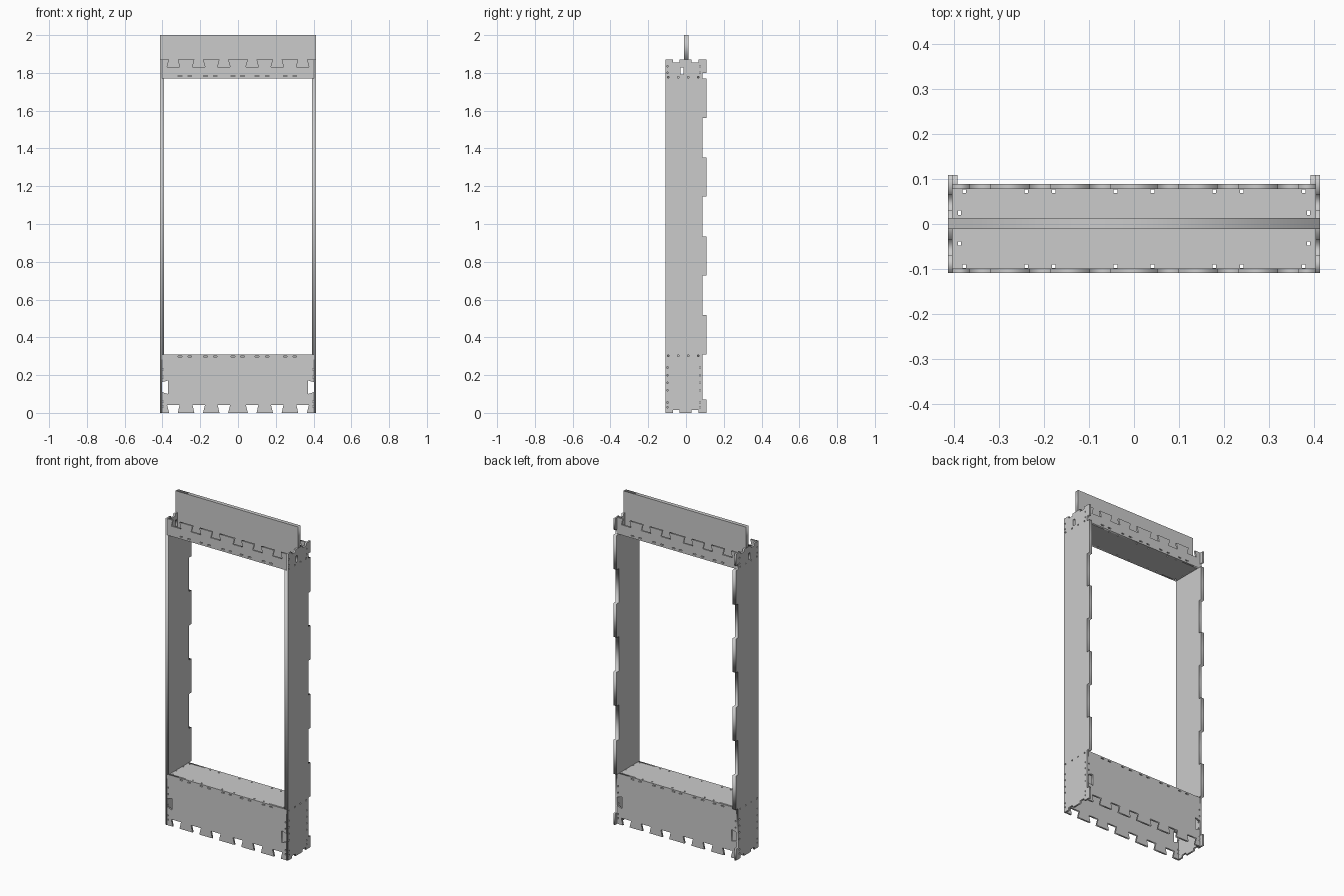
import bpy
from mathutils import Matrix

if "Cube" in bpy.data.objects:
    bpy.data.objects.remove(bpy.data.objects["Cube"])

T = 0.0105                      # sheet thickness
X_OUT, X_MID, X_IN = 0.413, 0.4025, 0.392
Y_FRONT, Y_BACK, Y_TAB = -0.109, 0.0885, 0.109
SILL, LINTEL, TOP = 0.31, 1.77, 1.87

# local (u, v, w) -> world, for each sheet orientation
FRAMES = {
    'XY': Matrix.Identity(4),
    'XZ': Matrix(((1, 0, 0, 0), (0, 0, -1, 0), (0, 1, 0, 0), (0, 0, 0, 1))),
    'YZ': Matrix(((0, 0, 1, 0), (1, 0, 0, 0), (0, 1, 0, 0), (0, 0, 0, 1))),
}


def rect(u, v, w, h):
    """Rectangular hole centred on (u, v)."""
    return [(u - w / 2, v - h / 2), (u + w / 2, v - h / 2),
            (u + w / 2, v + h / 2), (u - w / 2, v + h / 2)]


def sheet(name, plane, centre, outline, holes=(), thick=T):
    """Cut sheet: filled 2D profile with holes, given a thickness."""
    cu = bpy.data.curves.new(name, 'CURVE')
    cu.dimensions, cu.fill_mode, cu.extrude = '2D', 'BOTH', thick / 2
    for loop in [outline, *holes]:
        sp = cu.splines.new('POLY')
        sp.points.add(len(loop) - 1)
        for p, (u, v) in zip(sp.points, loop):
            p.co = (u, v, 0, 1)
        sp.use_cyclic_u = True
    tmp = bpy.data.objects.new(name + "_profile", cu)
    bpy.context.collection.objects.link(tmp)
    bpy.context.view_layer.update()
    dg = bpy.context.evaluated_depsgraph_get()
    me = bpy.data.meshes.new_from_object(tmp.evaluated_get(dg))
    bpy.data.objects.remove(tmp)
    me.transform(Matrix.Translation(centre) @ FRAMES[plane])
    me.name = name
    ob = bpy.data.objects.new(name, me)
    bpy.context.collection.objects.link(ob)
    return ob


NOTCHES = (-0.342, -0.208, -0.075, 0.075, 0.208, 0.342)


def dovetails(base, depth):
    """Left-to-right edge with dovetail notches that widen inwards."""
    pts = []
    for x in NOTCHES:
        pts += [(x - 0.023, base), (x - 0.033, base + depth),
                (x + 0.033, base + depth), (x + 0.023, base)]
    return pts


SLOTS = (-0.307, -0.255, -0.172, -0.12, -0.026, 0.024, 0.1, 0.155, 0.25, 0.3)

# front and back skins: lower panel and header panel
lower = [(-X_MID, 0)] + dovetails(0, 0.042) + [
    (X_MID, 0), (X_MID, 0.11), (0.37, 0.10), (0.37, 0.172), (X_MID, 0.162),
    (X_MID, SILL), (-X_MID, SILL),
    (-X_MID, 0.162), (-0.37, 0.172), (-0.37, 0.10), (-X_MID, 0.11)]
lower_holes = [rect(x, SILL - 0.012, 0.02, 0.006) for x in SLOTS]
lower_holes += [rect(s * 0.397, z, 0.006, 0.008)
                for s in (-1, 1) for z in (0.035, 0.06, 0.19, 0.23)]
header = [(-X_MID, LINTEL), (X_MID, LINTEL), (X_MID, TOP)] \
    + dovetails(TOP, -0.038)[::-1] + [(-X_MID, TOP)]
header_holes = [rect(x, LINTEL + 0.014, 0.02, 0.006) for x in SLOTS]
for side, y in (("front", Y_FRONT + T / 2), ("back", Y_BACK - T / 2)):
    sheet(side + "_lower_panel", 'XZ', (0, y, 0), lower, lower_holes)
    sheet(side + "_header_panel", 'XZ', (0, y, 0), header, header_holes)


# side walls: tabbed back edge, small notches top and bottom
def tabbed_edge(tabs):
    pts = []
    for a, b in tabs:
        pts += [(Y_BACK, a), (Y_TAB, a), (Y_TAB, b), (Y_BACK, b)]
    return pts


MID_TABS = [(SILL + 0.418 * i, SILL + 0.418 * i + 0.207) for i in range(4)]
MID_TABS[-1] = (1.56, LINTEL)


def dips(z, d):
    pts = []
    for a, b in ((-0.07, -0.035), (0.03, 0.065)):
        pts += [(a, z), (a, z + d), (b, z + d), (b, z)]
    return pts


wall = [(Y_FRONT, 0)] + dips(0, 0.014) \
    + tabbed_edge([(0, 0.07)] + MID_TABS + [(1.80, TOP)]) \
    + dips(TOP, -0.014)[::-1] + [(Y_FRONT, TOP)]
wall_holes = [rect(-0.022, 1.81, 0.015, 0.038)]
wall_holes += [rect(y, z, 0.006, 0.009) for y in (-0.098, 0.074)
               for z in (0.03, 0.055, 0.12, 0.16, 0.2, 0.24, 1.8, 1.835)]
wall_holes += [rect(y, z, 0.008, 0.008) for y in (-0.095, -0.04, 0.013, 0.066)
               for z in (0.302, 1.778)]
liner = [(Y_FRONT, SILL)] + tabbed_edge(MID_TABS) + [(Y_FRONT, LINTEL)]
for side, s in (("left", -1), ("right", 1)):
    sheet(side + "_wall", 'YZ', (s * (X_OUT + X_MID) / 2, 0, 0), wall, wall_holes)
    sheet(side + "_liner", 'YZ', (s * (X_MID + X_IN) / 2, 0, 0), liner)

# sill and lintel boards with relief holes
y0, y1 = Y_FRONT + T, Y_BACK - T
board = [(-X_MID, y0), (X_MID, y0), (X_MID, y1), (-X_MID, y1)]
board_holes = [rect(s * x, y, 0.008, 0.008) for s in (-1, 1)
               for x in (0.377, 0.239, 0.178, 0.041) for y in (-0.0935, 0.073)]
board_holes += [rect(s * 0.387, y, 0.006, 0.009)
                for s in (-1, 1) for y in (-0.043, 0.025)]
sheet("sill_board", 'XY', (0, 0, SILL - T / 2), board, board_holes)
sheet("lintel_board", 'XY', (0, 0, LINTEL + T / 2), board, board_holes)

# central beam: full width above the walls, narrower between them
beam = [(-X_MID, LINTEL + T), (X_MID, LINTEL + T), (X_MID, TOP), (X_OUT, TOP),
        (X_OUT, 2.0), (-X_OUT, 2.0), (-X_OUT, TOP), (-X_MID, TOP)]
sheet("top_beam", 'XZ', (0, 0.001, 0), beam, thick=0.024)
